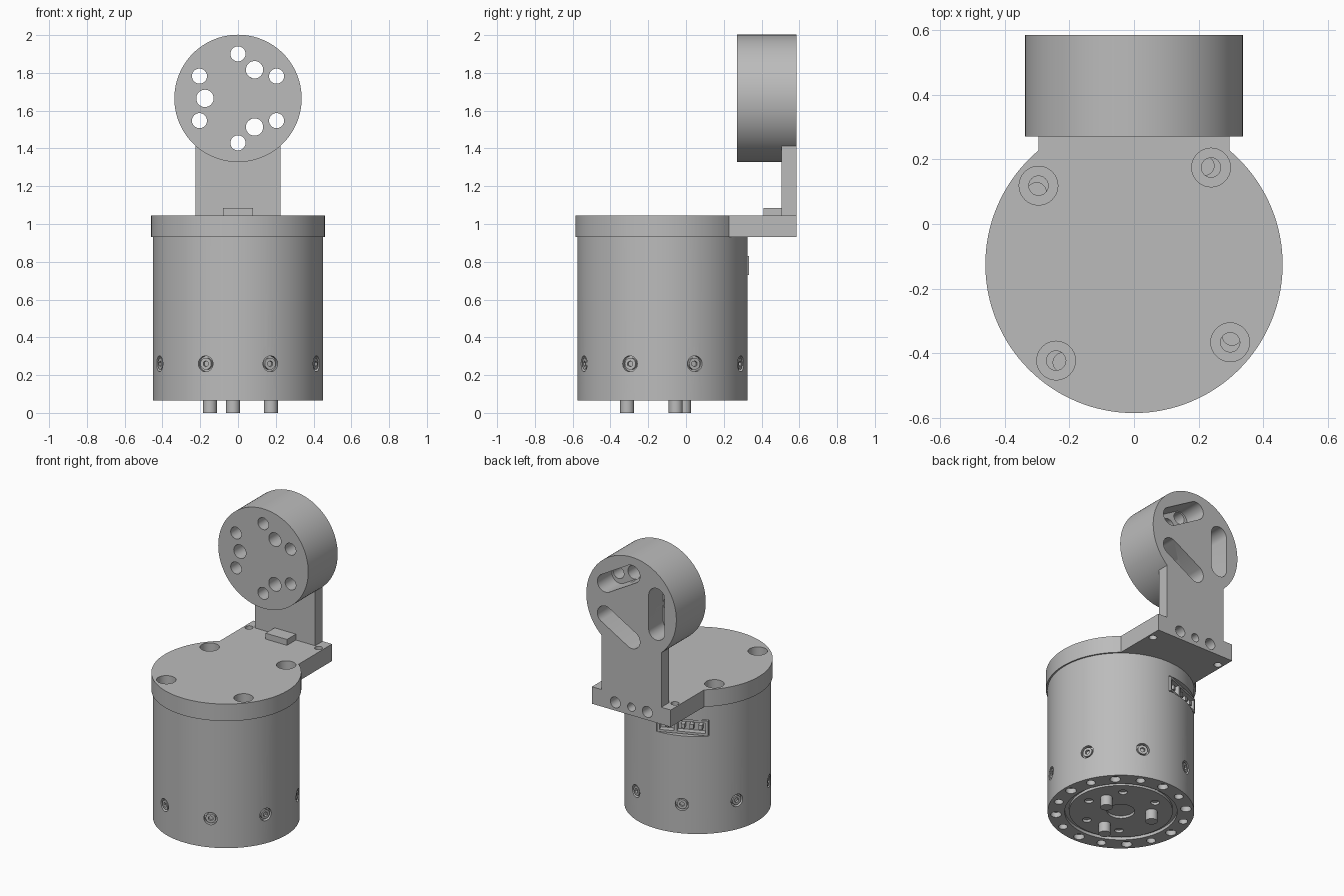
import bpy, bmesh, math
from mathutils import Vector, Matrix

old = bpy.data.objects.get("Cube")
if old:
    bpy.data.objects.remove(old, do_unlink=True)

grey = bpy.data.materials.new("machined_grey")
grey.use_nodes = True
grey.diffuse_color = (0.5, 0.5, 0.5, 1)
grey.node_tree.nodes["Principled BSDF"].inputs["Base Color"].default_value = (0.5, 0.5, 0.5, 1)

CY = -0.125          # motor axis in y
DZ = 1.665           # height of the round head axis
X, Y, Z = Vector((1, 0, 0)), Vector((0, 1, 0)), Vector((0, 0, 1))


def new_object(name, bm):
    mesh = bpy.data.meshes.new(name)
    bm.to_mesh(mesh)
    bm.free()
    obj = bpy.data.objects.new(name, mesh)
    bpy.context.collection.objects.link(obj)
    mesh.materials.append(grey)
    return obj


def cylinder(name, a, b, radius, sides=32):
    a, b = Vector(a), Vector(b)
    axis = b - a
    bm = bmesh.new()
    matrix = Matrix.Translation((a + b) / 2) @ axis.to_track_quat('Z', 'Y').to_matrix().to_4x4()
    bmesh.ops.create_cone(bm, cap_ends=True, segments=sides, radius1=radius, radius2=radius,
                          depth=axis.length, matrix=matrix)
    return new_object(name, bm)


def box(name, low, high, spin=None):
    low, high = Vector(low), Vector(high)
    bm = bmesh.new()
    matrix = Matrix.Translation((low + high) / 2) @ Matrix.Diagonal((*(high - low), 1))
    bmesh.ops.create_cube(bm, size=1, matrix=(spin or Matrix()) @ matrix)
    return new_object(name, bm)


def combine(obj, others, operation='DIFFERENCE'):
    bpy.context.view_layer.objects.active = obj
    for other in others:
        mod = obj.modifiers.new("cut", 'BOOLEAN')
        mod.operation, mod.solver, mod.object = operation, 'EXACT', other
        bpy.ops.object.modifier_apply(modifier=mod.name)
        bpy.data.objects.remove(other, do_unlink=True)


def polar(radius, degrees, z):
    t = math.radians(degrees)
    return Vector((radius * math.cos(t), CY + radius * math.sin(t), z))


def pillar(radius, degrees, low, high, size, sides=24, name="cutter"):
    return cylinder(name, polar(radius, degrees, low), polar(radius, degrees, high), size, sides)


# Motor housing
body = cylinder("motor_housing", (0, CY, 0.065), (0, CY, 0.93), 0.45, 128)
combine(body, [cylinder("cutter", (0, CY, 0), (0, CY, 0.085), 0.345, 96)])
combine(body, [pillar(0.4, 22.5 * k, 0, 0.1, 0.028 if k % 2 else 0.033) for k in range(16)])

# Side screws in round pockets
screw_angles = [22.5 + 45 * k for k in range(8)]
combine(body, [cylinder("cutter", polar(0.425, a, 0.26), polar(0.5, a, 0.26), 0.042)
               for a in screw_angles])
for a in screw_angles:
    head = cylinder("side_screw", polar(0.42, a, 0.26), polar(0.446, a, 0.26), 0.031)
    combine(head, [cylinder("cutter", polar(0.432, a, 0.26), polar(0.47, a, 0.26), 0.016, 6)])

# Cable socket set into the rear of the housing, x is outward in its own frame
spin = Matrix.Translation((0, CY, 0)) @ Matrix.Rotation(math.radians(112.5), 4, 'Z')
combine(body, [box("cutter", (0.36, -0.165, 0.725), (0.5, 0.165, 0.835), spin)])
socket = box("cable_socket", (0.36, -0.16, 0.73), (0.43, 0.16, 0.83), spin)
combine(socket, [box("cutter", (0.39, y0, 0.745), (0.5, y1, 0.815), spin)
                 for y0, y1 in ((-0.145, -0.055), (-0.035, 0.145))])
for y in (-0.1, 0.0, 0.055, 0.11):
    box("socket_pin", (0.38, y - 0.012, 0.765), (0.425, y + 0.012, 0.795), spin)

# Output flange with bores and drive pins underneath
flange = cylinder("output_flange", (0, CY, 0.068), (0, CY, 0.1), 0.318, 96)
combine(flange, [cylinder("cutter", (0, CY, 0), (0, CY, 0.2), 0.085, 48)])
combine(flange, [pillar(0.235, 53 + 60 * k, 0, 0.095, 0.027) for k in range(6)])
for a in (22, 142, 262):
    pillar(0.188, a, 0, 0.08, 0.037, 32, "drive_pin")

# Top cap with rectangular extension
cap = cylinder("top_cap", (0, CY, 0.93), (0, CY, 1.045), 0.46, 128)
combine(cap, [box("extension", (-0.295, 0, 0.93), (0.295, 0.585, 1.045))], 'UNION')
for a in (51.5, 140.5, 231, 321):
    combine(cap, [pillar(0.383, a, 0.985, 1.1, 0.06, 32), pillar(0.383, a, 0.9, 1.1, 0.03)])
    combine(body, [pillar(0.375, a + 3, 0.88, 0.95, 0.03)])
combine(cap, [cylinder("cutter", (x, 0.49, 0.9), (x, 0.49, 1.1), 0.025, 24) for x in (-0.26, 0.26)])
combine(cap, [cylinder("cutter", (x, 0.48, 0.985), (x, 0.62, 0.985), r, 24)
              for x, r in ((-0.12, 0.037), (0, 0.028), (0.12, 0.037))])
box("locating_tab", (-0.08, 0.41, 1.045), (0.08, 0.505, 1.085))

# Upright plate fused with the round head
head = cylinder("round_head", (0, 0.27, DZ), (0, 0.585, DZ), 0.337, 128)
combine(head, [box("upright_plate", (-0.225, 0.505, 1.045), (0.225, 0.585, 1.55))], 'UNION')


def head_point(radial, tangent, degrees, y):
    t = math.radians(degrees)
    return (radial * math.cos(t) - tangent * math.sin(t), y,
            DZ + radial * math.sin(t) + tangent * math.cos(t))


# Rounded slots in the back of the head, each leading to three through holes
for a in (60, 180, 300):
    bm = bmesh.new()
    outline = []
    for k in range(32):
        t = 2 * math.pi * (k + 0.5) / 32
        offset = math.copysign(0.115, math.sin(t))
        outline.append(bm.verts.new(head_point(0.19 + 0.06 * math.cos(t),
                                               offset + 0.06 * math.sin(t), a, 0.43)))
    face = bm.faces.new(outline)
    moved = bmesh.ops.extrude_face_region(bm, geom=[face])["geom"]
    bmesh.ops.translate(bm, vec=Y * 0.2, verts=[v for v in moved if isinstance(v, bmesh.types.BMVert)])
    bmesh.ops.recalc_face_normals(bm, faces=bm.faces)
    combine(head, [new_object("cutter", bm)])
    combine(head, [cylinder("cutter", head_point(r, s, a, 0.2), head_point(r, s, a, 0.5), size)
                   for r, s, size in ((0.175, 0, 0.046), (0.204, 0.118, 0.04), (0.204, -0.118, 0.04))])

# Smooth shading with crisp edges
bpy.ops.object.select_all(action='DESELECT')
for obj in bpy.context.collection.objects:
    if obj.type == 'MESH' and grey.name in obj.data.materials:
        obj.select_set(True)
        bpy.context.view_layer.objects.active = obj
bpy.ops.object.shade_smooth_by_angle(angle=math.radians(30))
